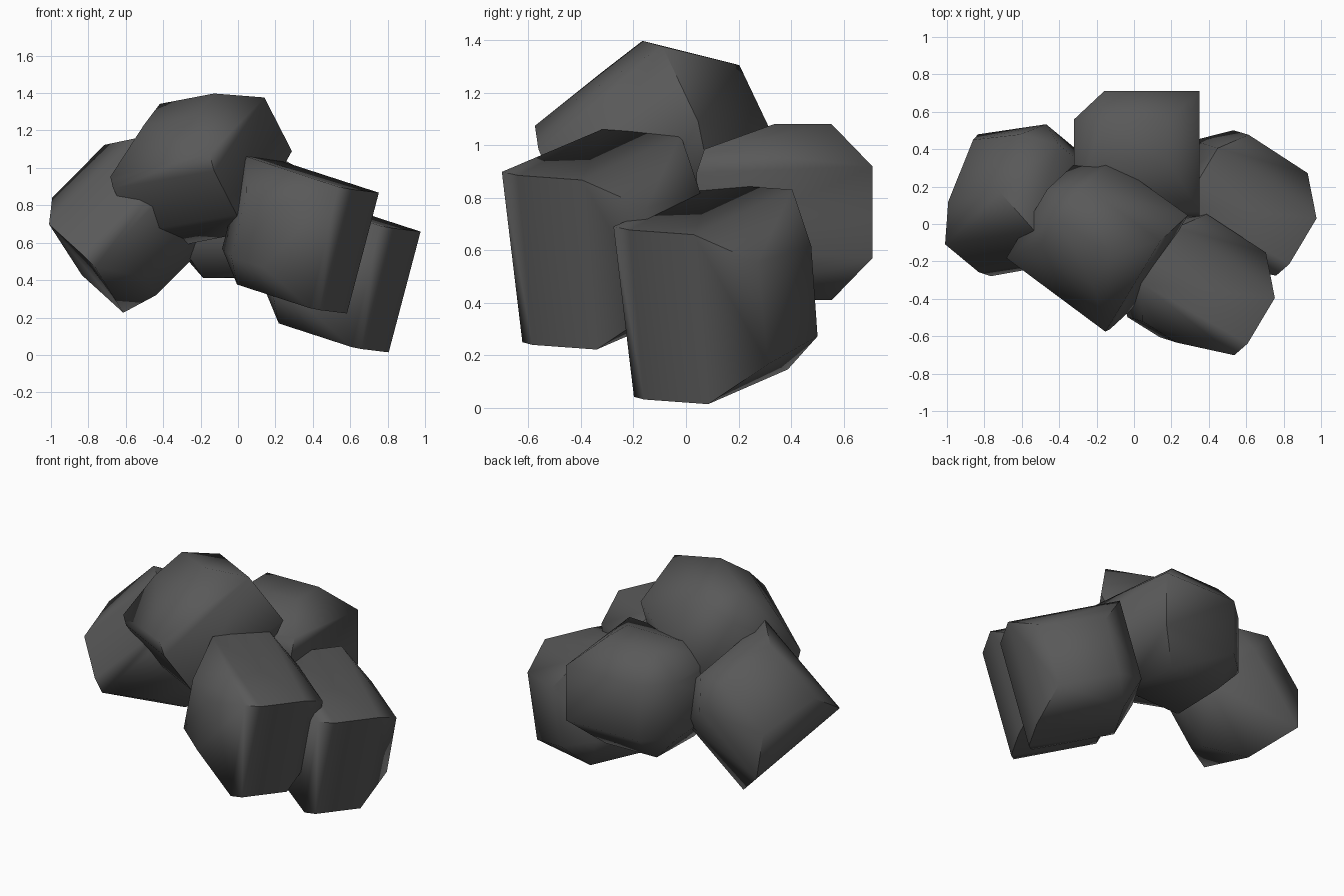
import bpy, bmesh, math
from mathutils import Vector, Matrix

if "Cube" in bpy.data.objects:
    bpy.data.objects.remove(bpy.data.objects["Cube"])

coal = bpy.data.materials.new("dark coal grey")
coal.diffuse_color = (0.1, 0.1, 0.1, 1)
coal.use_nodes = True
coal.node_tree.nodes["Principled BSDF"].inputs["Base Color"].default_value = coal.diffuse_color

# Lump outline: a cube of 0.67 with uneven cut corners, as hull points
LUMP = [(.335, .335, .175), (.335, .335, -.175),
        (-.175, .335, .175), (-.175, .335, -.175),
        (-.335, .185, .18), (-.335, .185, -.18),
        (.165, .18, .335), (.165, .18, -.335),
        (-.19, .17, .335), (-.19, .17, -.335),
        (.165, -.04, .335), (-.19, -.04, .335),
        (.335, -.305, .24), (-.335, -.31, .21),
        (.335, -.335, .15), (-.335, -.335, .15),
        (.335, -.335, -.135), (-.335, -.335, -.135),
        (.2, -.2, -.325), (-.2, -.2, -.335)]


def lump_mesh():
    bm = bmesh.new()
    for p in LUMP:
        bm.verts.new(p)
    bmesh.ops.convex_hull(bm, input=bm.verts[:])
    bmesh.ops.dissolve_limit(bm, angle_limit=math.radians(1),
                             verts=bm.verts[:], edges=bm.edges[:])
    bmesh.ops.recalc_face_normals(bm, faces=bm.faces[:])
    me = bpy.data.meshes.new("lump")
    bm.to_mesh(me)
    bm.free()
    me.materials.append(coal)
    me.shade_smooth()
    me.set_sharp_from_angle(angle=math.radians(55))
    return me


def place(name, me, centre, x_dir, y_dir):
    """Put a lump at centre, with its own x and y axes turned as given."""
    x = Vector(x_dir).normalized()
    y = Vector(y_dir)
    y = (y - x * y.dot(x)).normalized()
    rot = Matrix((x, y, x.cross(y))).transposed()
    ob = bpy.data.objects.new(name, me)
    ob.matrix_world = Matrix.Translation(centre) @ rot.to_4x4()
    bpy.context.collection.objects.link(ob)


mesh = lump_mesh()
# Five turned copies make the heap
place("back_lump", mesh, (.015, .375, .745), (1, 0, 0), (0, 1, 0))
place("front_right_lump", mesh, (.324, -.313, .64),
      (.254, -.082, .963), (-.811, .504, .257))
place("right_lump", mesh, (.547, .112, .432),
      (.254, -.082, .963), (-.811, .504, .257))
place("top_lump", mesh, (-.195, -.07, 1.0),
      (.806, -.575, .14), (.417, .72, .556))
place("left_lump", mesh, (-.585, .14, .705),
      (-.715, -.106, -.691), (.30, .845, -.44))
